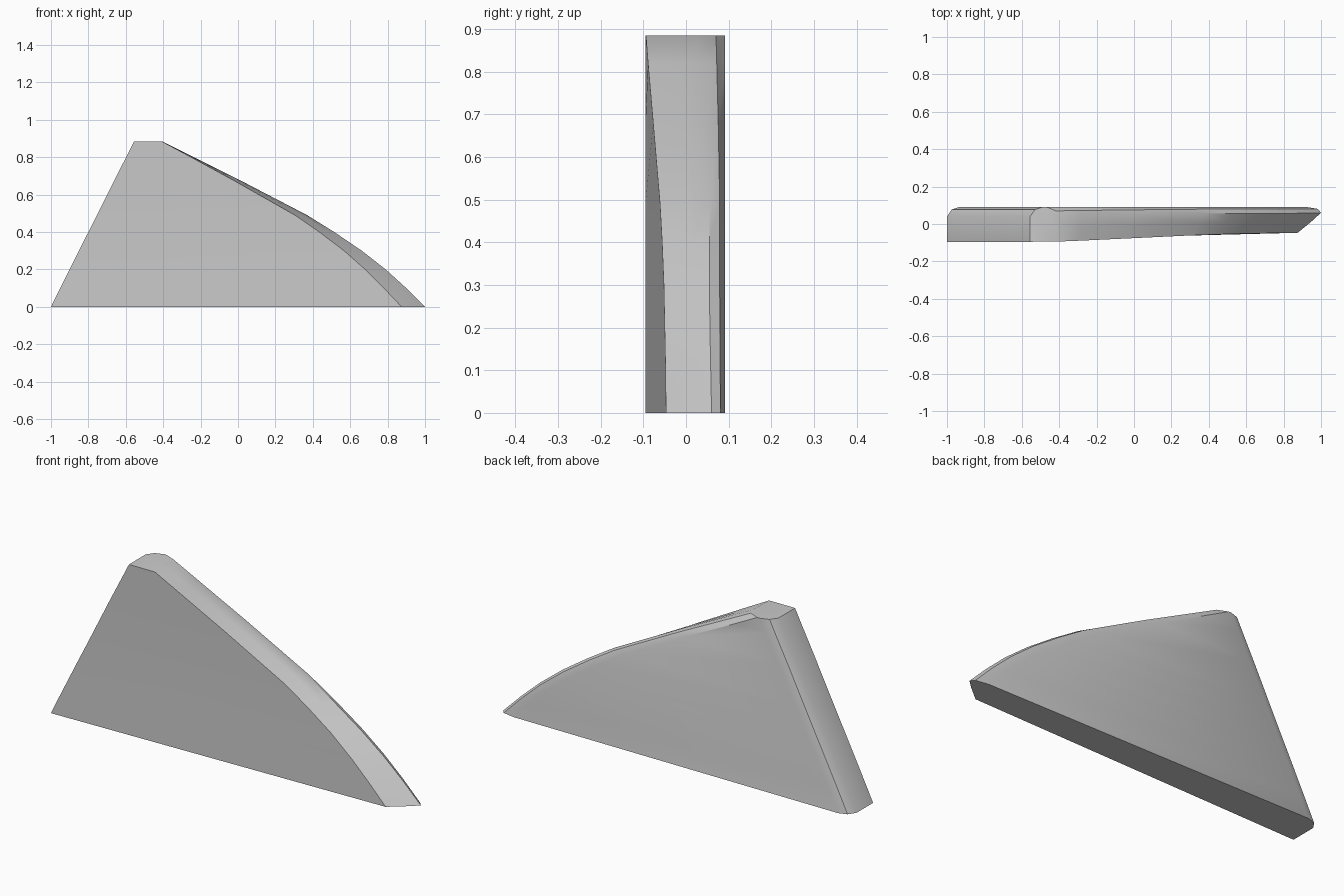
import bpy, bmesh

if "Cube" in bpy.data.objects:
    bpy.data.objects.remove(bpy.data.objects["Cube"])

# Horizontal slices: z, left x, right x, inset of front right corner,
# y of that corner, y of the right-hand crest, back bevel width
SLICES = [
    (0.000, -1.000, 1.000, 0.125, -0.047, 0.060, 0.085),
    (0.100, -0.951, 0.900, 0.120, -0.048, 0.058, 0.080),
    (0.200, -0.901, 0.790, 0.110, -0.050, 0.056, 0.078),
    (0.300, -0.851, 0.662, 0.095, -0.052, 0.055, 0.078),
    (0.400, -0.800, 0.515, 0.080, -0.056, 0.055, 0.080),
    (0.490, -0.755, 0.370, 0.065, -0.061, 0.055, 0.080),
    (0.680, -0.660, 0.005, 0.035, -0.077, 0.045, 0.075),
    (0.820, -0.588, -0.275, 0.012, -0.089, 0.035, 0.070),
    (0.885, -0.555, -0.405, 0.003, -0.094, 0.030, 0.065),
]
FRONT, BACK = -0.095, 0.092


def outline(z, left, right, inset, corner_y, crest_y, bevel):
    """Flat front, sharp front left edge, swept right side, bevelled back."""
    mid_y = (corner_y + crest_y) / 2
    side = BACK - crest_y
    return [
        (left, FRONT, z),
        (right - inset, corner_y, z),
        (right - inset * 0.38, mid_y + 0.01, z),
        (right, crest_y, z),
        (right - bevel * 0.2, crest_y + side * 0.65, z),
        (right - bevel, BACK, z),
        (left + 0.07, BACK, z),
        (left + 0.025, 0.077, z),
        (left, 0.040, z),
    ]


# Wedge body: loft through the slices and cap both ends
bm = bmesh.new()
rings = [[bm.verts.new(p) for p in outline(*s)] for s in SLICES]
for low, high in zip(rings, rings[1:]):
    n = len(low)
    for i in range(n):
        j = (i + 1) % n
        bm.faces.new((low[i], low[j], high[j], high[i]))
bm.faces.new(rings[0][::-1])
bm.faces.new(rings[-1])
bmesh.ops.recalc_face_normals(bm, faces=bm.faces)

mesh = bpy.data.meshes.new("wedge_fin")
bm.to_mesh(mesh)
bm.free()
fin = bpy.data.objects.new("wedge_fin", mesh)
bpy.context.collection.objects.link(fin)
bpy.context.view_layer.objects.active = fin
fin.select_set(True)
bpy.ops.object.shade_smooth_by_angle(angle=0.6)
